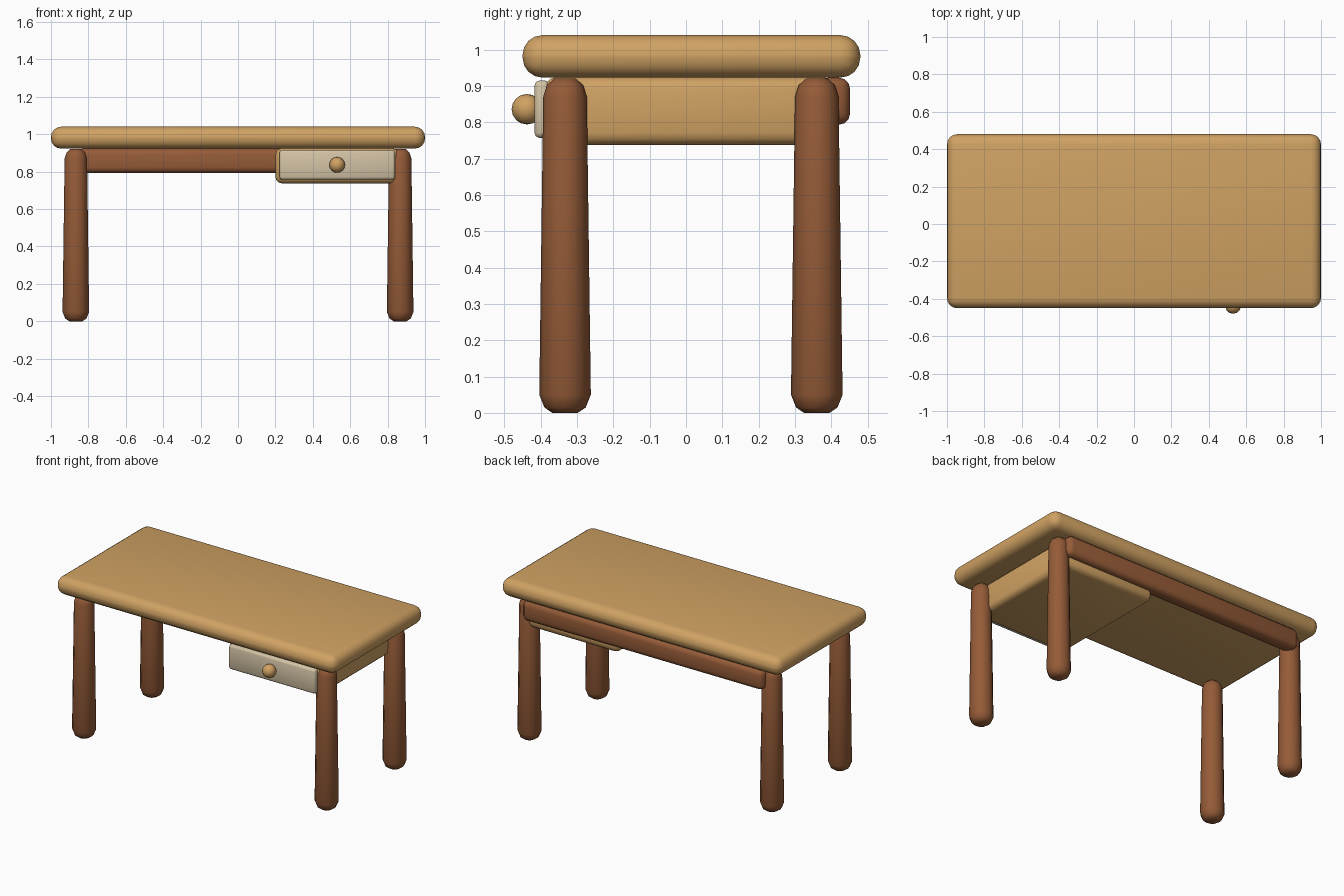
import bpy, bmesh, math
from mathutils import Vector

cube = bpy.data.objects.get("Cube")
if cube:
    bpy.data.objects.remove(cube, do_unlink=True)


def material(name, rgb):
    m = bpy.data.materials.new(name)
    m.use_nodes = True
    m.diffuse_color = (*rgb, 1)
    m.node_tree.nodes["Principled BSDF"].inputs["Base Color"].default_value = (*rgb, 1)
    return m


light_wood = material("light wood", (0.63, 0.36, 0.125))
dark_wood = material("dark wood", (0.30, 0.105, 0.039))
cream = material("cream paint", (0.66, 0.55, 0.38))


def finish(name, bm, mat, angle=50):
    bmesh.ops.recalc_face_normals(bm, faces=bm.faces)
    mesh = bpy.data.meshes.new(name)
    bm.to_mesh(mesh)
    bm.free()
    mesh.materials.append(mat)
    obj = bpy.data.objects.new(name, mesh)
    bpy.context.collection.objects.link(obj)
    bpy.ops.object.select_all(action="DESELECT")
    obj.select_set(True)
    bpy.context.view_layer.objects.active = obj
    bpy.ops.object.shade_smooth_by_angle(angle=math.radians(angle))
    return obj


def rounded_box(name, low, high, radius, segments, mat):
    """Box between two corners with all edges rounded."""
    low, high = Vector(low), Vector(high)
    bm = bmesh.new()
    bmesh.ops.create_cube(bm, size=1)
    bmesh.ops.scale(bm, vec=high - low, verts=bm.verts)
    bmesh.ops.translate(bm, vec=(low + high) / 2, verts=bm.verts)
    bmesh.ops.bevel(bm, geom=list(bm.edges), offset=radius, segments=segments,
                    profile=0.5, affect="EDGES")
    return finish(name, bm, mat)


def turned_leg(name, x, y, sides=12):
    """Tapered round leg with softened ends."""
    profile = [(0.035, 0), (0.057, 0.015), (0.071, 0.05),
               (0.060, 0.87), (0.050, 0.902), (0.030, 0.92)]
    bm = bmesh.new()
    rings = []
    for r, z in profile:
        turns = [2 * math.pi * i / sides for i in range(sides)]
        rings.append([bm.verts.new((x + r * math.cos(a), y + r * math.sin(a), z))
                      for a in turns])
    for a, b in zip(rings, rings[1:]):
        for i in range(sides):
            j = (i + 1) % sides
            bm.faces.new((a[i], a[j], b[j], b[i]))
    bm.faces.new(rings[0])
    bm.faces.new(rings[-1])
    return finish(name, bm, dark_wood)


# Tabletop
rounded_box("tabletop", (-1, -0.45, 0.923), (1, 0.48, 1.04), 0.055, 4, light_wood)

# Legs
for side, x in (("left", 0.867), ("right", -0.867)):
    for end, y in (("front", -0.333), ("back", 0.36)):
        turned_leg(f"{end}_{side}_leg", x, y)

# Rail across the back
rounded_box("back_rail", (-0.86, 0.36, 0.793), (0.86, 0.452, 0.923), 0.032, 3, dark_wood)

# Drawer: body, painted front and round knob
rounded_box("drawer_body", (0.2, -0.39, 0.737), (0.86, 0.41, 0.925), 0.035, 3, light_wood)
rounded_box("drawer_front", (0.222, -0.417, 0.757), (0.84, -0.375, 0.915), 0.014, 2, cream)

bm = bmesh.new()
bmesh.ops.create_uvsphere(bm, u_segments=12, v_segments=8, radius=0.042)
bmesh.ops.translate(bm, vec=(0.53, -0.438, 0.836), verts=bm.verts)
finish("drawer_knob", bm, light_wood)
